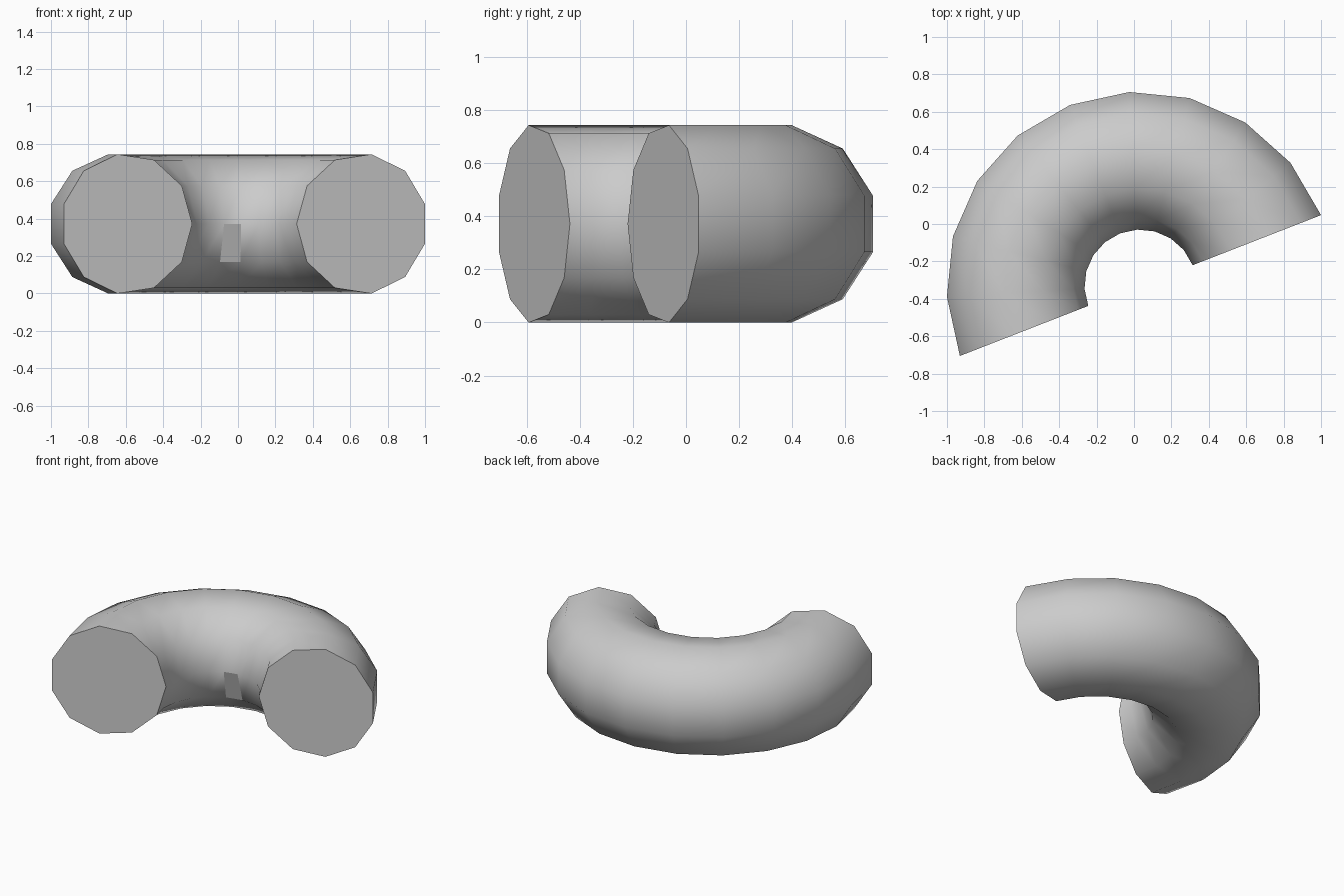
import bpy, bmesh
from math import cos, sin, pi, radians

if "Cube" in bpy.data.objects:
    bpy.data.objects.remove(bpy.data.objects["Cube"])

R, r = 0.6755, 0.376            # ring radius, tube radius
CX, CY, CZ = 0.0345, -0.329, 0.372
START, STEPS, SIDES = radians(21.3), 10, 11

bm = bmesh.new()

# Rings of the 11-sided tube, one corner pointing at the ring centre
rings = []
for i in range(STEPS + 1):
    a = START + pi * i / STEPS
    ring = []
    for j in range(SIDES):
        t = pi + 2 * pi * j / SIDES
        d = R + r * cos(t)
        ring.append(bm.verts.new((CX + d * cos(a), CY + d * sin(a), CZ + r * sin(t))))
    rings.append(ring)

# Smooth tube wall, with one flat facet on the inner side
for i in range(STEPS):
    for j in range(SIDES):
        k = (j + 1) % SIDES
        f = bm.faces.new((rings[i][j], rings[i + 1][j], rings[i + 1][k], rings[i][k]))
        f.smooth = not (i == 4 and j == 0)

# Flat end caps with sharp rims
for ring in (rings[0], rings[-1]):
    cap = bm.faces.new(ring)
    cap.smooth = False
    for e in cap.edges:
        e.smooth = False

bmesh.ops.recalc_face_normals(bm, faces=bm.faces)
mesh = bpy.data.meshes.new("half_ring_tube")
bm.to_mesh(mesh)
bm.free()
bpy.context.collection.objects.link(bpy.data.objects.new("half_ring_tube", mesh))
